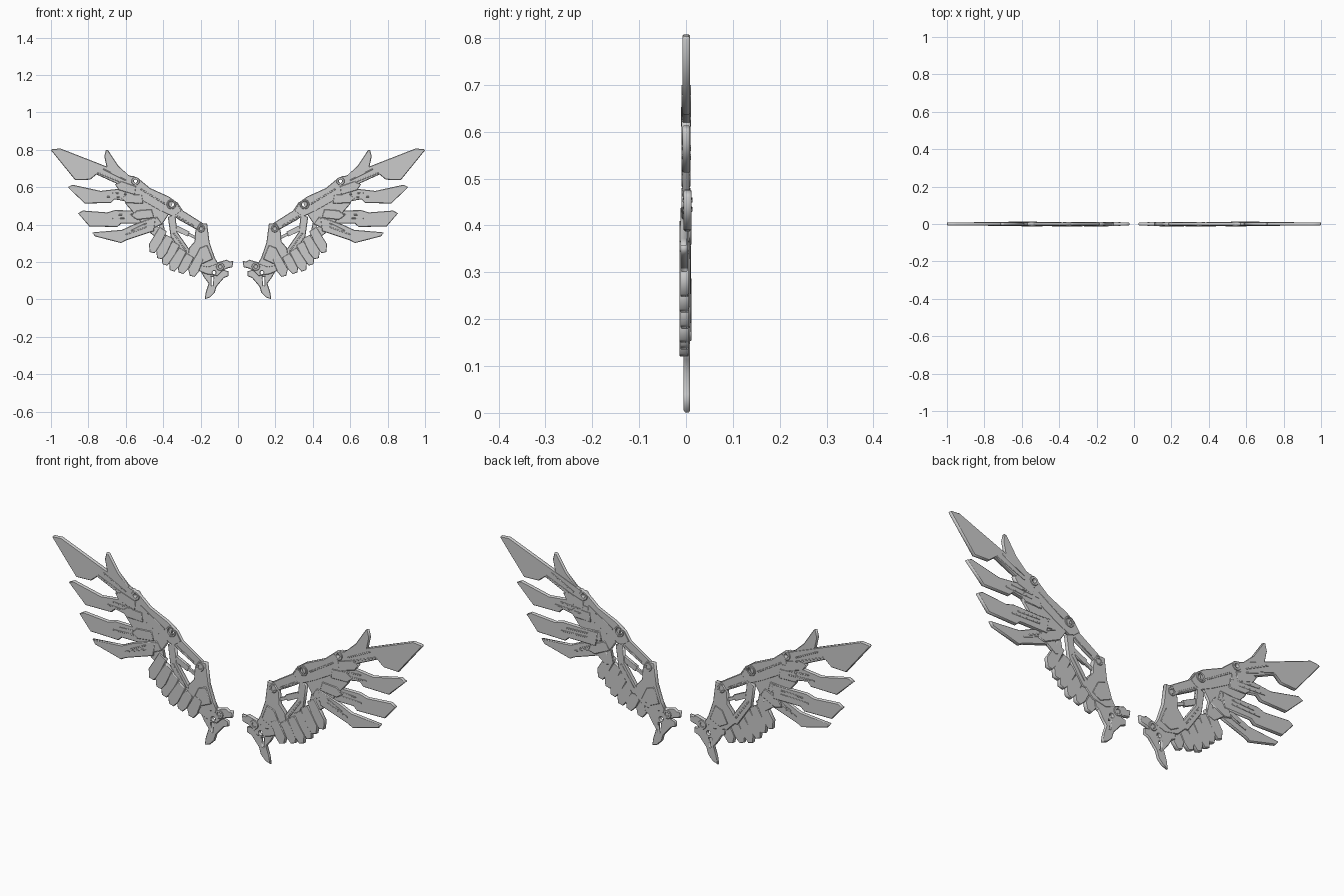
import bpy, math
from mathutils import Matrix


def finish(obj):
    m = obj.modifiers.new("mirror", 'MIRROR')
    m.use_axis = (True, False, False)


def circle(x, z, r, n=12):
    return [(x + r * math.cos(2 * math.pi * i / n), z + r * math.sin(2 * math.pi * i / n)) for i in range(n)]


def plate(name, outline, y0, y1, holes=(), chamfer=0.003):
    """Chamfered flat plate in the XZ plane, from y0 to y1, with optional holes."""
    cu = bpy.data.curves.new(name, 'CURVE')
    cu.dimensions = '2D'
    cu.fill_mode = 'BOTH'
    cu.extrude = (y1 - y0) / 2 - chamfer
    cu.bevel_depth = chamfer
    cu.bevel_resolution = 0
    cu.offset = -chamfer
    for pts in (outline, *holes):
        s = cu.splines.new('POLY')
        s.points.add(len(pts) - 1)
        for p, (x, z) in zip(s.points, pts):
            p.co = (x, z, 0, 1)
        s.use_cyclic_u = True
    tmp = bpy.data.objects.new(name + "_curve", cu)
    bpy.context.collection.objects.link(tmp)
    deps = bpy.context.evaluated_depsgraph_get()
    me = bpy.data.meshes.new_from_object(tmp.evaluated_get(deps))
    bpy.data.objects.remove(tmp)
    me.transform(Matrix.Translation((0, (y0 + y1) / 2, 0)) @ Matrix.Rotation(math.pi / 2, 4, 'X'))
    obj = bpy.data.objects.new(name, me)
    bpy.context.collection.objects.link(obj)
    finish(obj)
    return obj


def bar(name, a, b, w, y0, y1):
    """Straight strip from a to b."""
    dx, dz = b[0] - a[0], b[1] - a[1]
    l = math.hypot(dx, dz)
    nx, nz = -dz / l * w / 2, dx / l * w / 2
    return plate(name, [(a[0] + nx, a[1] + nz), (a[0] - nx, a[1] - nz),
                        (b[0] - nx, b[1] - nz), (b[0] + nx, b[1] + nz)], y0, y1, chamfer=0.001)


# long blade feathers: outline, depth range, rib line
blades = [
    ([(.56, .655), (.56, .59), (.64, .615), (.757, .668), (.79, .64), (.87, .637), (1, .797), (.995, .803), (.95, .807)],
     -.008, .009, (.60, .625), (.75, .685)),
    ([(.52, .585), (.52, .51), (.66, .535), (.68, .515), (.82, .513), (.91, .600), (.885, .613), (.735, .58), (.63, .592)],
     -.008, .009, (.56, .55), (.70, .557)),
    ([(.47, .475), (.48, .405), (.625, .405), (.645, .387), (.795, .39), (.855, .460), (.83, .475), (.70, .465), (.66, .477)],
     -.005, .012, (.52, .445), (.67, .44)),
    ([(.44, .44), (.45, .365), (.54, .335), (.60, .315), (.625, .301), (.765, .337), (.78, .358), (.62, .372), (.56, .40)],
     -.012, .004, (.49, .395), (.60, .355)),
]
for i, (pts, y0, y1, a, b) in enumerate(blades, 1):
    plate(f"blade_feather_{i}", pts, y0, y1)
    for k, s in enumerate((-.008, .012)):
        bar(f"feather_rib_{i}_{k}", (a[0], a[1] + s), (b[0] - .03 * k, b[1] + s), .006, y0 - .002, y1 + .002)

# thumb spike above the wrist
plate("thumb_spike", [(.56, .64), (.66, .655), (.70, .695), (.715, .765), (.706, .80), (.695, .798), (.64, .715)], -.008, .008)

# forearm with elbow and wrist holes
plate("forearm", [(.30, .475), (.345, .44), (.42, .475), (.50, .52), (.60, .585), (.625, .625), (.60, .655),
                  (.56, .66), (.53, .645), (.47, .595), (.37, .55), (.335, .525)],
      -.008, .008, [circle(.356, .508, .017), circle(.548, .632, .009)])

# palm that carries the blades
plate("palm", [(.37, .455), (.40, .41), (.385, .34), (.43, .325), (.49, .37), (.54, .44), (.60, .51), (.63, .59),
               (.59, .61), (.48, .535)], -.007, .007,
      [[(.42, .41), (.435, .405), (.425, .38)]])

# overlapping knuckle plates at the blade roots
for i, (x, z, a) in enumerate([(.60, .60, 20), (.565, .54, 5), (.51, .455, -3), (.47, .40, -22)]):
    c, s = math.cos(math.radians(a)), math.sin(math.radians(a))
    shape = [(-.06, -.022), (.03, -.028), (.06, -.005), (.03, .022), (-.05, .024)]
    plate(f"knuckle_plate_{i + 1}", [(x + u * c - v * s, z + u * s + v * c) for u, v in shape], -.010, .010)

# upper link between shoulder and elbow, and its parallel strut
plate("upper_link", [(.17, .365), (.225, .375), (.315, .425), (.37, .465), (.355, .53), (.325, .52), (.295, .475), (.18, .402)],
      -.007, .007, [circle(.356, .508, .017)])
plate("rear_strut", [(.335, .455), (.325, .36), (.262, .27), (.235, .225), (.285, .225), (.36, .335), (.375, .44)], -.008, .010)
bar("piston", (.215, .325), (.30, .365), .016, -.005, .005)
bar("piston_sleeve", (.265, .349), (.335, .383), .028, -.007, .007)
bar("link_groove_rail", (.235, .392), (.325, .445), .007, -.009, .009)
bar("forearm_rail", (.39, .51), (.52, .59), .007, -.010, .010)
bar("strut_rail", (.275, .255), (.345, .355), .007, -.010, .011)

# upper arm shell
plate("upper_arm", [(.165, .405), (.205, .405), (.228, .37), (.232, .31), (.262, .275), (.27, .225), (.23, .185),
                    (.16, .17), (.105, .19), (.125, .225), (.152, .305)], -.010, .010)
plate("upper_arm_cover", [(.135, .215), (.165, .29), (.205, .275), (.235, .215), (.19, .19)], -.013, .012)

# small scale feathers under the arm, fanned along the trailing edge
roots = [(.205, .225), (.255, .235), (.295, .265), (.33, .30), (.365, .335), (.40, .375)]
tips = [(.255, .125), (.315, .143), (.362, .155), (.402, .187), (.430, .220), (.470, .252)]
for i, ((rx, rz), (tx, tz)) in enumerate(zip(roots, tips)):
    dx, dz = tx - rx, tz - rz
    l = math.hypot(dx, dz)
    px, pz = -dz / l, dx / l
    w = .030
    at = lambda t, s: (rx + dx * t + px * s * w, rz + dz * t + pz * s * w)
    y = -.014 + .002 * (i % 2)
    plate(f"scale_feather_{i + 1}", [at(0, -.75), at(.65, -1), at(.95, -.75), at(1, .1), at(.75, .9), at(0, .75)], y, .006, chamfer=.002)

# body mount and lower fin
plate("body_mount", [(.025, .205), (.045, .203), (.06, .212), (.12, .195), (.17, .205), (.22, .18), (.215, .155), (.17, .135),
                     (.11, .125), (.085, .15), (.06, .165), (.03, .172)], -.009, .009, [circle(.128, .143, .009)])
plate("lower_fin", [(.05, .15), (.05, .125), (.075, .115), (.115, .068), (.125, .035), (.15, .01), (.178, .001),
                    (.172, .04), (.157, .085), (.18, .115), (.2, .15), (.16, .165), (.10, .165)], -.005, .009,
      [circle(.128, .143, .009), [(.130, .12), (.143, .12), (.142, .075), (.135, .075)]])

# joint discs
for name, x, z, r, h in [("shoulder", .197, .378, .020, .012), ("wrist", .548, .632, .022, .011), ("hip", .095, .175, .022, .012),
                         ("elbow", .356, .508, .026, .010)]:
    hole = {"wrist": .009, "elbow": .017}.get(name, .010)
    plate(name + "_ring", circle(x, z, r, 16), -h, h, [circle(x, z, hole)], chamfer=.002)
